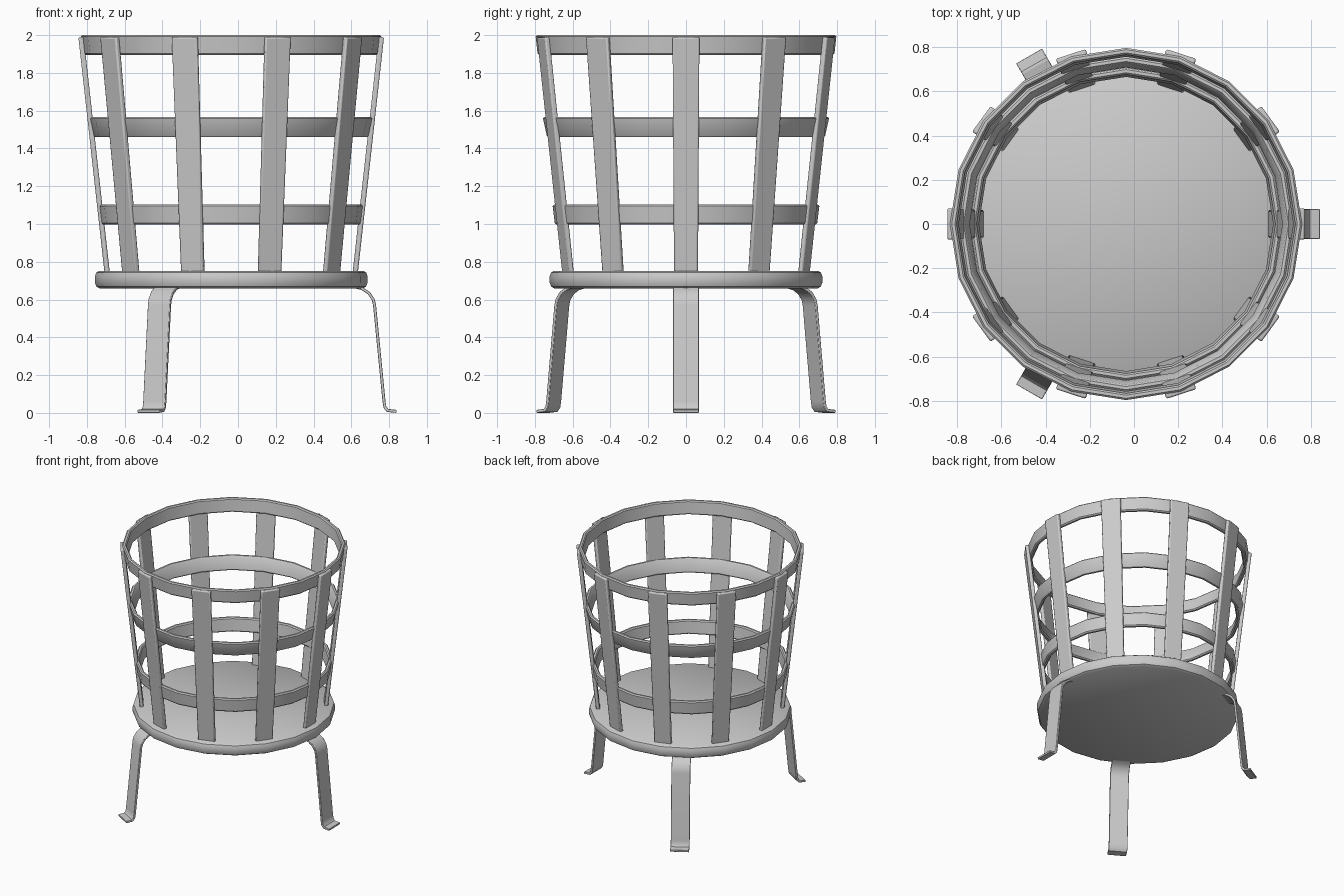
import bpy, bmesh, math
from mathutils import Matrix, Vector

if "Cube" in bpy.data.objects:
    bpy.data.objects.remove(bpy.data.objects["Cube"])

CX = -0.036      # basket axis
SIDES = 20


def finish(name, bm, bevel=0.0):
    bmesh.ops.recalc_face_normals(bm, faces=bm.faces[:])
    me = bpy.data.meshes.new(name)
    bm.to_mesh(me)
    bm.free()
    ob = bpy.data.objects.new(name, me)
    bpy.context.collection.objects.link(ob)
    if bevel:
        m = ob.modifiers.new("bevel", 'BEVEL')
        m.width, m.segments = bevel, 2
        m.limit_method, m.angle_limit = 'ANGLE', math.radians(50)
    bpy.ops.object.select_all(action='DESELECT')
    ob.select_set(True)
    bpy.context.view_layer.objects.active = ob
    bpy.ops.object.shade_smooth_by_angle(angle=math.radians(35))
    return ob


def lathe(name, profile, closed):
    """Spin an (r, z) profile; closed = ring section, otherwise capped disc."""
    bm = bmesh.new()
    loops = []
    for r, z in profile:
        loops.append([bm.verts.new((CX + r * math.cos(2 * math.pi * i / SIDES),
                                    r * math.sin(2 * math.pi * i / SIDES), z))
                      for i in range(SIDES)])
    n = len(loops)
    for k in range(n if closed else n - 1):
        a, b = loops[k], loops[(k + 1) % n]
        for i in range(SIDES):
            j = (i + 1) % SIDES
            bm.faces.new((a[i], a[j], b[j], b[i]))
    if not closed:
        bm.faces.new(loops[0])
        bm.faces.new(loops[-1])
    return finish(name, bm)


def strip(name, path, widths, thick, angle, bevel):
    """Flat bar following an (r, z) centre line, turned about the basket axis."""
    bm = bmesh.new()
    pts = [Vector(p) for p in path]
    rings = []
    for i, p in enumerate(pts):
        d0 = (p - pts[i - 1]).normalized() if i else (pts[1] - p).normalized()
        d1 = (pts[i + 1] - p).normalized() if i < len(pts) - 1 else d0
        t = (d0 + d1).normalized()
        nrm = Vector((-t.y, t.x)) * (thick / 2 / max(t.dot(d0), 0.5))
        w = widths[0] + (widths[1] - widths[0]) * i / (len(pts) - 1)
        a, b = p + nrm, p - nrm
        rings.append([bm.verts.new((q.x, y, q.y)) for q, y in
                      ((a, -w / 2), (a, w / 2), (b, w / 2), (b, -w / 2))])
    for r0, r1 in zip(rings, rings[1:]):
        for k in range(4):
            m = (k + 1) % 4
            bm.faces.new((r0[k], r0[m], r1[m], r1[k]))
    bm.faces.new(rings[0])
    bm.faces.new(rings[-1])
    bm.transform(Matrix.Translation((CX, 0, 0)) @ Matrix.Rotation(angle, 4, 'Z'))
    return finish(name, bm, bevel)


# Base plate with rounded rim
lathe("base_plate", [(0.695, 0.658), (0.713, 0.668), (0.722, 0.69),
                     (0.722, 0.722), (0.715, 0.742), (0.70, 0.752)], False)

# Three tapered hoops: bottom z, top z, bottom radius, top radius
for name, z0, z1, r0, r1 in (("top_hoop", 1.895, 2.0, 0.786, 0.796),
                             ("middle_hoop", 1.46, 1.567, 0.737, 0.757),
                             ("lower_hoop", 0.997, 1.103, 0.695, 0.706)):
    t, c = 0.03, 0.008
    lathe(name, [(r0 - c, z0), (r0, z0 + c), (r1, z1 - c), (r1 - c, z1),
                 (r1 - t + c, z1), (r1 - t, z1 - c),
                 (r0 - t, z0 + c), (r0 - t + c, z0)], True)

# Ten upright slats
for i in range(10):
    strip(f"slat_{i + 1}", [(0.656, 0.735), (0.795, 1.99)],
          (0.127, 0.142), 0.028, math.radians(36 * i), 0.008)

# Three bent legs with turned-out feet
leg = [(0.655, 0.668), (0.695, 0.657), (0.728, 0.635), (0.752, 0.6), (0.759, 0.57),
       (0.809, 0.06), (0.814, 0.03), (0.828, 0.013), (0.876, 0.008)]
for i in range(3):
    strip(f"leg_{i + 1}", leg, (0.135, 0.135), 0.016, math.radians(120 * i), 0.003)
